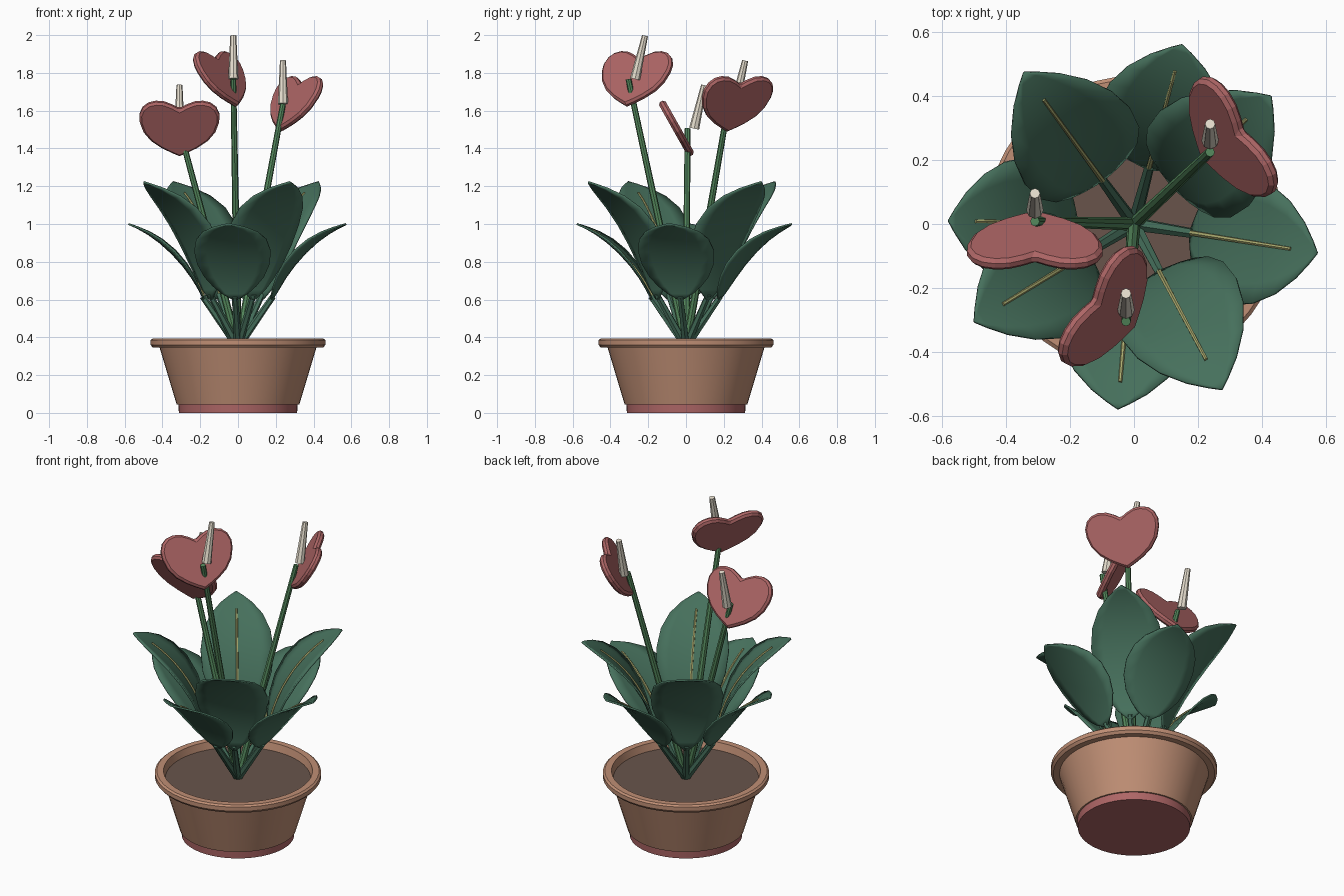
import bpy, bmesh, math
from mathutils import Vector

if "Cube" in bpy.data.objects:
    bpy.data.objects.remove(bpy.data.objects["Cube"])


def material(name, rgb):
    lin = [((c / 255 + 0.055) / 1.055) ** 2.4 for c in rgb] + [1]
    m = bpy.data.materials.new(name)
    m.use_nodes = True
    m.diffuse_color = lin
    m.node_tree.nodes["Principled BSDF"].inputs["Base Color"].default_value = lin
    return m


CLAY = material("clay", (192, 143, 117))
RED = material("dusty red", (174, 102, 102))
SOIL = material("soil brown", (104, 84, 75))
LEAF = material("leaf green", (70, 112, 92))
STEM = material("stem green", (84, 136, 92))
VEIN = material("vein yellow", (172, 172, 112))
CREAM = material("spadix cream", (230, 222, 206))


def finish(name, bm, mat, smooth=False):
    bmesh.ops.recalc_face_normals(bm, faces=bm.faces)
    mesh = bpy.data.meshes.new(name)
    bm.to_mesh(mesh)
    bm.free()
    mesh.materials.append(mat)
    ob = bpy.data.objects.new(name, mesh)
    bpy.context.collection.objects.link(ob)
    if smooth:
        bpy.ops.object.select_all(action="DESELECT")
        ob.select_set(True)
        bpy.context.view_layer.objects.active = ob
        bpy.ops.object.shade_smooth_by_angle(angle=math.radians(30))
    return ob


def lathe(name, profile, mat, sides=48):
    bm = bmesh.new()
    vs = [bm.verts.new((r, 0, z)) for r, z in profile]
    es = [bm.edges.new(p) for p in zip(vs, vs[1:])]
    bmesh.ops.spin(bm, geom=vs + es, cent=(0, 0, 0), axis=(0, 0, 1),
                   angle=math.tau, steps=sides, use_duplicate=False)
    bmesh.ops.remove_doubles(bm, verts=bm.verts, dist=0.0005)
    return finish(name, bm, mat, True)


def tube(name, points, r0, r1, mat, sides=8):
    """Tapered tube through a list of points."""
    bm = bmesh.new()
    points = [Vector(p) for p in points]
    rings = []
    last = len(points) - 1
    for i, p in enumerate(points):
        d = (points[min(i + 1, last)] - points[max(i - 1, 0)]).normalized()
        a = d.cross(Vector((0, 1, 0.1))).normalized()
        b = d.cross(a)
        r = r0 + (r1 - r0) * i / last
        rings.append([bm.verts.new(p + r * (a * math.cos(t) + b * math.sin(t)))
                      for t in (math.tau * k / sides for k in range(sides))])
    for lo, hi in zip(rings, rings[1:]):
        for k in range(sides):
            n = (k + 1) % sides
            bm.faces.new((lo[k], lo[n], hi[n], hi[k]))
    bm.faces.new(rings[0])
    bm.faces.new(rings[-1])
    return finish(name, bm, mat)


def bezier(pts, t):
    a, b, c, d = (Vector(p) for p in pts)
    s = 1 - t
    return a * s**3 + b * 3 * s * s * t + c * 3 * s * t * t + d * t**3


# Pot, foot and soil
lathe("pot", [(0, 0.045), (0.325, 0.045), (0.415, 0.345), (0.45, 0.345), (0.463, 0.36),
              (0.463, 0.385), (0.452, 0.394), (0.415, 0.394), (0.4, 0.33)], CLAY)
lathe("pot_foot", [(0, 0), (0.313, 0), (0.316, 0.045), (0, 0.045)], RED)
lathe("soil", [(0, 0.35), (0.408, 0.35)], SOIL)

# Leaves: arched blade, petiole and raised vein
LOW = [(0.18, 0.6), (0.26, 0.78), (0.42, 0.94), (0.58, 1.0)]
TALL = [(0.17, 0.6), (0.21, 0.9), (0.38, 1.12), (0.585, 1.222)]
WIDTHS = [(0, 0.012), (0.06, 0.07), (0.13, 0.115), (0.22, 0.158), (0.35, 0.192), (0.5, 0.203),
          (0.65, 0.187), (0.78, 0.147), (0.89, 0.088), (0.96, 0.036), (1, 0.002)]
CUP = 0.02


def leaf(label, rib, angle):
    out = Vector((math.cos(angle), math.sin(angle), 0))
    side = Vector((-out.y, out.x, 0))
    up = Vector((0, 0, 1))

    def frame(t):
        p = bezier(rib, t)
        d = (bezier(rib, t + 0.01) - bezier(rib, t - 0.01)).normalized()
        return out * p.x + up * p.y, up * d.x - out * d.y

    bm = bmesh.new()
    rows = []
    for t, w in WIDTHS:
        p, n = frame(t)
        rows.append([bm.verts.new(p + side * w * k / 3 + n * CUP * (w / 0.2 * k / 3) ** 2)
                     for k in range(-3, 4)])
    for lo, hi in zip(rows, rows[1:]):
        for k in range(6):
            bm.faces.new((lo[k], lo[k + 1], hi[k + 1], hi[k]))
    blade = finish("leaf_blade_" + label, bm, LEAF, True)
    thick = blade.modifiers.new("thickness", "SOLIDIFY")
    thick.thickness = 0.01
    thick.offset = 0

    base, _ = frame(0.03)
    tube("petiole_" + label, [(0, 0, 0.35), base], 0.022, 0.016, LEAF, 6)
    line = []
    for i in range(11):
        p, n = frame(0.03 + 0.8 * i / 10)
        line.append(p + n * 0.006)
    tube("vein_" + label, line, 0.009, 0.006, VEIN, 6)


for i, deg in enumerate((75, -9, -95, 179)):
    leaf("low_%d" % (i + 1), LOW, math.radians(deg))
for i, deg in enumerate((43, -62, -148.5, 126)):
    leaf("tall_%d" % (i + 1), TALL, math.radians(deg))

# Flowers: stem, heart-shaped spathe and spadix
HALF_HEART = [(0.045, 0.022), (0.095, 0.05), (0.15, 0.092), (0.19, 0.145), (0.21, 0.205),
              (0.212, 0.25), (0.195, 0.292), (0.165, 0.318), (0.125, 0.329), (0.08, 0.325),
              (0.035, 0.305)]
OUTLINE = ([(0, 0)] + HALF_HEART + [(0, 0.283)]
           + [(-u, v) for u, v in reversed(HALF_HEART)])


def flower(label, top, deg):
    top = Vector(top)
    a = math.radians(deg)
    face = Vector((math.cos(a), math.sin(a), 0))
    side = Vector((-face.y, face.x, 0))
    rise = Vector((0, 0, 0.87)) - face * 0.49
    normal = side.cross(rise).normalized()
    tip = top + face * 0.022 - Vector((0, 0, 0.142))
    tube("flower_stem_" + label, [(0, 0, 0.35), top * 0.5 + Vector((0, 0, 0.175)), top],
         0.021, 0.015, STEM)
    bm = bmesh.new()
    front, back = ([bm.verts.new(tip + side * u + rise * v + normal * h) for u, v in OUTLINE]
                   for h in (0.02, -0.02))
    bm.faces.new(front)
    bm.faces.new(back)
    for k in range(len(OUTLINE)):
        bm.faces.new((front[k - 1], front[k], back[k], back[k - 1]))
    heart = finish("spathe_" + label, bm, RED)
    bevel = heart.modifiers.new("edge", "BEVEL")
    bevel.width = 0.012
    bevel.segments = 1
    bevel.angle_limit = math.radians(60)
    tube("spadix_" + label, [top + Vector((0, 0.035, 0)), top + Vector((0, 0.088, 0.23))],
         0.027, 0.016, CREAM)


flower("back", (0.238, 0.225, 1.635), -148)
flower("side", (-0.31, 0.008, 1.505), 90)
flower("front", (-0.025, -0.305, 1.767), -32)
